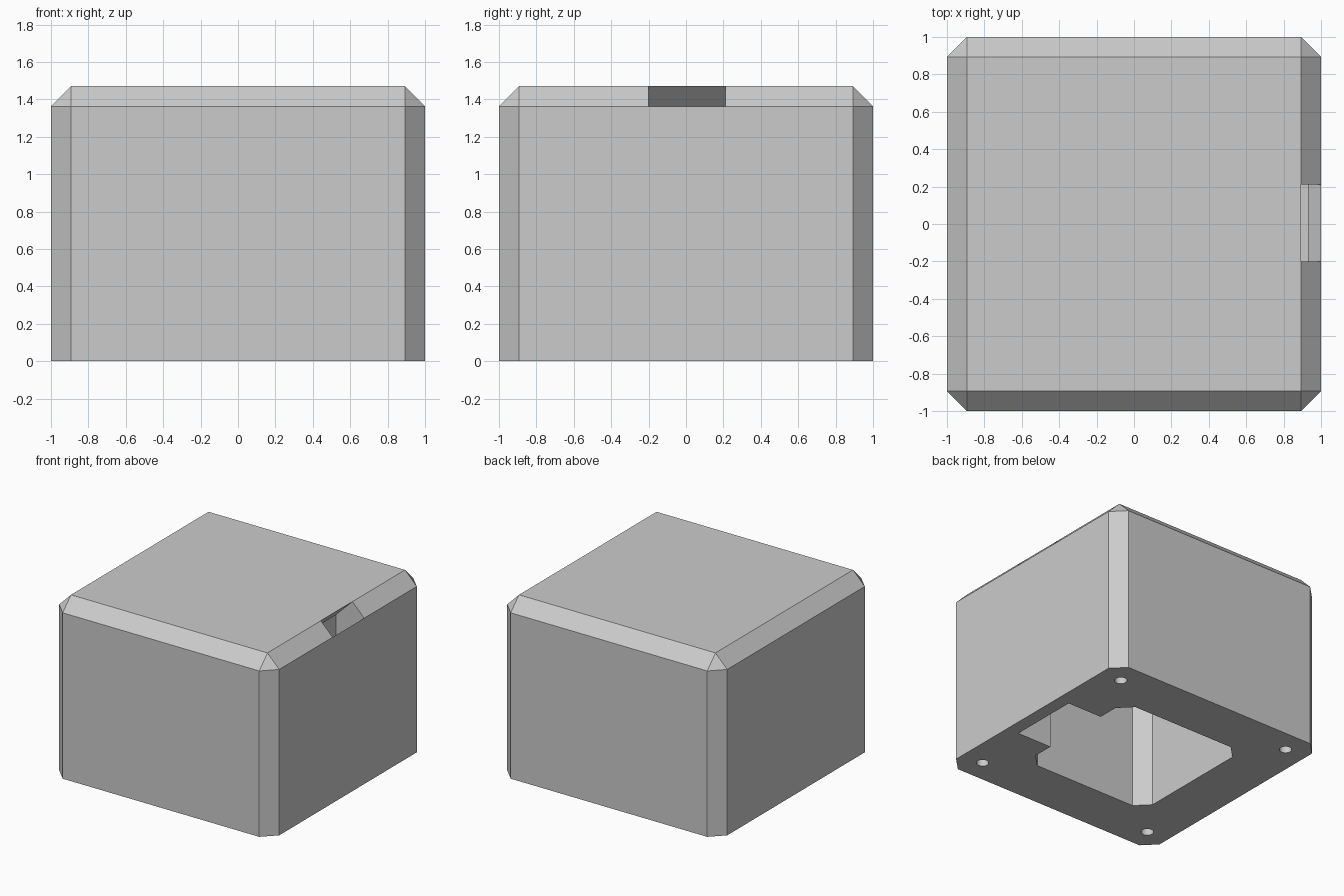
import bpy, bmesh
from math import cos, sin, pi

HEIGHT = 1.47
CHAMFER = 0.107
CAVITY = 0.575

if "Cube" in bpy.data.objects:
    bpy.data.objects.remove(bpy.data.objects["Cube"], do_unlink=True)

# Single grey plastic
grey = bpy.data.materials.new("plain_grey")
grey.use_nodes = True
grey.diffuse_color = (0.6, 0.6, 0.6, 1)
bsdf = next(n for n in grey.node_tree.nodes if n.type == 'BSDF_PRINCIPLED')
bsdf.inputs["Base Color"].default_value = (0.6, 0.6, 0.6, 1)


def finish(name, bm):
    bmesh.ops.recalc_face_normals(bm, faces=bm.faces)
    mesh = bpy.data.meshes.new(name)
    bm.to_mesh(mesh)
    bm.free()
    mesh.materials.append(grey)
    obj = bpy.data.objects.new(name, mesh)
    bpy.context.collection.objects.link(obj)
    return obj


def prism(name, points, direction):
    """Extrude a closed outline along a direction."""
    bm = bmesh.new()
    face = bm.faces.new([bm.verts.new(p) for p in points])
    result = bmesh.ops.extrude_face_region(bm, geom=[face])
    verts = [v for v in result["geom"] if isinstance(v, bmesh.types.BMVert)]
    bmesh.ops.translate(bm, verts=verts, vec=direction)
    return finish(name, bm)


# Housing: block with chamfered top and upright edges
bm = bmesh.new()
bmesh.ops.create_cube(bm, size=2)
for v in bm.verts:
    v.co.z = HEIGHT if v.co.z > 0 else 0
edges = [e for e in bm.edges if any(v.co.z > 0 for v in e.verts)]
bmesh.ops.bevel(bm, geom=edges, offset=CHAMFER, segments=1, affect='EDGES')
housing = finish("housing", bm)

# Cavity open at the underside, with chamfered corners
a, b = CAVITY, CAVITY - CHAMFER
octagon = [(a, -b), (a, b), (b, a), (-b, a), (-a, b), (-a, -b), (-b, -a), (b, -a)]
cutters = [prism("cavity_cutter", [(x, y, -0.1) for x, y in octagon], (0, 0, 1.45))]

# Side slot joined to the cavity
slot = [(0.4, -0.295), (0.89, -0.295), (0.89, 0.295), (0.4, 0.295)]
cutters.append(prism("slot_cutter", [(x, y, -0.1) for x, y in slot], (0, 0, 1.2)))

# Port: slanted opening through the chamfer, dropping into the slot
port = [(1.05, 1.413), (0.943, 1.52), (0.745, 1.325), (0.745, 1.07),
        (0.93, 1.07), (0.93, 1.293)]
cutters.append(prism("port_cutter", [(x, -0.2, z) for x, z in port], (0, 0.41, 0)))

# Screw holes in the four corners of the underside
for sx in (-1, 1):
    for sy in (-1, 1):
        ring = [(sx * 0.81 + 0.047 * cos(i * pi / 16),
                 sy * 0.81 + 0.047 * sin(i * pi / 16), -0.1) for i in range(32)]
        cutters.append(prism("screw_hole_cutter", ring, (0, 0, 0.5)))

# Cut everything out and drop the cutters
bpy.context.view_layer.objects.active = housing
housing.select_set(True)
for cutter in cutters:
    cutter.hide_render = True
    mod = housing.modifiers.new("cut", 'BOOLEAN')
    mod.operation = 'DIFFERENCE'
    mod.solver = 'EXACT'
    mod.object = cutter
    bpy.ops.object.modifier_apply(modifier=mod.name)
    bpy.data.objects.remove(cutter, do_unlink=True)

bpy.ops.object.shade_smooth_by_angle(angle=pi / 7)
